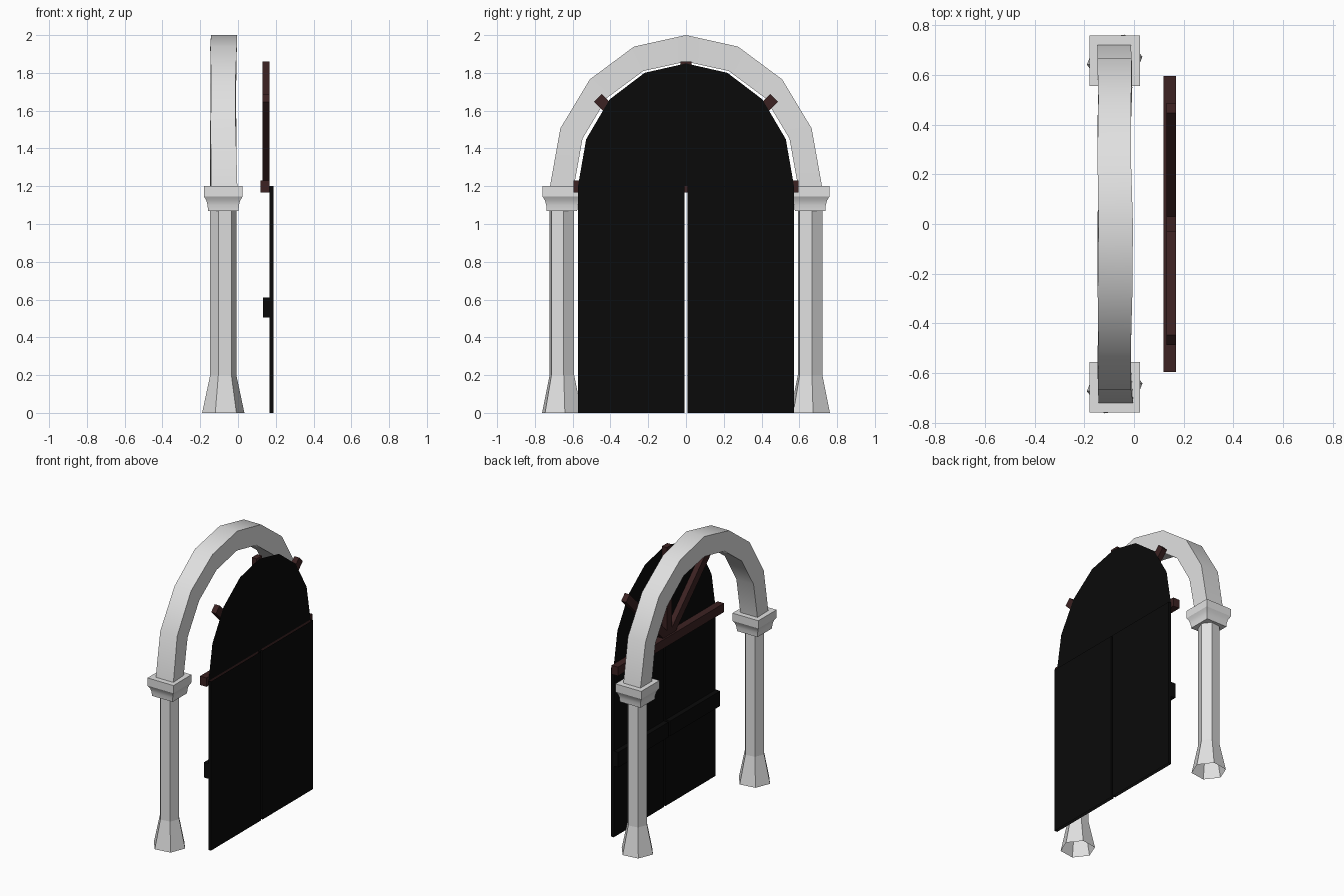
import bpy, bmesh, random
from math import sin, cos, pi, radians, sqrt
from mathutils import Matrix, Vector

random.seed(4)
if "Cube" in bpy.data.objects:
    bpy.data.objects.remove(bpy.data.objects["Cube"])


def material(name, color):
    m = bpy.data.materials.new(name)
    m.use_nodes = True
    m.diffuse_color = (*color, 1)
    m.node_tree.nodes["Principled BSDF"].inputs["Base Color"].default_value = (*color, 1)
    return m


STONE = material("pale stone", (0.75, 0.75, 0.75))
DOOR = material("black door", (0.003, 0.003, 0.003))
BEAM = material("dark brown wood", (0.045, 0.016, 0.016))


def finish(name, bm, mat, smooth=False, normals=True):
    if normals:
        bmesh.ops.recalc_face_normals(bm, faces=bm.faces)
    me = bpy.data.meshes.new(name)
    bm.to_mesh(me)
    bm.free()
    ob = bpy.data.objects.new(name, me)
    bpy.context.collection.objects.link(ob)
    me.materials.append(mat)
    if smooth:
        bpy.ops.object.select_all(action='DESELECT')
        ob.select_set(True)
        bpy.context.view_layer.objects.active = ob
        bpy.ops.object.shade_smooth_by_angle(angle=radians(30))
    return ob


def loft(bm, rings, cap_start=True, cap_end=True):
    """Skin a list of equal-length point rings."""
    loops = [[bm.verts.new(p) for p in ring] for ring in rings]
    n = len(loops[0])
    for a, b in zip(loops, loops[1:]):
        for i in range(n):
            j = (i + 1) % n
            bm.faces.new((a[i], a[j], b[j], b[i]))
    if cap_start:
        bm.faces.new(loops[0][::-1])
    if cap_end:
        bm.faces.new(loops[-1])


def box(name, lo, hi, mat, turn=None, open_ends=False):
    """Box between two corners, optionally turned or without top and bottom."""
    lo, hi = Vector(lo), Vector(hi)
    bm = bmesh.new()
    bmesh.ops.create_cube(bm, size=1)
    bmesh.ops.scale(bm, vec=hi - lo, verts=bm.verts)
    bmesh.ops.translate(bm, vec=(lo + hi) / 2, verts=bm.verts)
    if open_ends:
        ends = [f for f in bm.faces if abs(f.normal.z) > 0.9]
        bmesh.ops.delete(bm, geom=ends, context='FACES_ONLY')
    if turn:
        bmesh.ops.transform(bm, matrix=turn, verts=bm.verts)
    return finish(name, bm, mat)


CX, CY, SPRING = -0.078, 0.657, 1.2


def polygon(r, y, z, sides, start):
    return [(CX + r * cos(start + 2 * pi * i / sides),
             y + r * sin(start + 2 * pi * i / sides), z) for i in range(sides)]


# Columns: hexagonal shafts with a flared, open foot, and square capitals
for side, s in (("left", 1), ("right", -1)):
    y = s * CY
    bm = bmesh.new()
    loft(bm, [polygon(r, y, z, 6, radians(8)) for r, z in
              ((0.113, 0), (0.07, 0.2), (0.07, 1.09))], cap_start=False)
    finish(side + "_column", bm, STONE)
    bm = bmesh.new()
    profile = ((0.081, 1.07), (0.083, 1.1), (0.09, 1.125), (0.102, 1.145), (0.102, SPRING))
    loft(bm, [polygon(h * sqrt(2), y, z, 4, pi / 4) for h, z in profile])
    finish(side + "_capital", bm, STONE, smooth=True)


# Arch: eight slightly uneven segments
def ellipse(x, a, b, t):
    return (x, a * cos(t), SPRING + b * sin(t))


def wobble():
    return random.uniform(-0.006, 0.006)


bm = bmesh.new()
rings = []
for i in range(9):
    t = pi * i / 8
    rings.append([ellipse(-0.145 + wobble() / 2, 0.72, 0.8, t),
                  ellipse(-0.008 + wobble(), 0.72, 0.8, t),
                  ellipse(-0.012 + wobble(), 0.593, 0.66, t),
                  ellipse(-0.145 + wobble() / 2, 0.593, 0.66, t)])
loft(bm, rings)
finish("stone_arch", bm, STONE, smooth=True)

# Arched panel above the doors
bm = bmesh.new()
bm.faces.new([bm.verts.new(ellipse(0.169, 0.572, 0.65, pi * i / 8)) for i in range(9)])
finish("arched_panel", bm, DOOR, normals=False)

# Door leaves with a cross bar behind each
for side, s in (("left", 1), ("right", -1)):
    y0, y1 = sorted((s * 0.009, s * 0.572))
    box(side + "_door", (0.167, y0, 0), (0.188, y1, SPRING), DOOR, open_ends=True)
    box(side + "_door_bar", (0.132, y0, 0.505), (0.168, y1, 0.612), DOOR)

# Timber frame behind the panel: lintel, post and two braces
box("lintel_beam", (0.118, -0.595, 1.167), (0.168, 0.595, 1.23), BEAM)
box("centre_post", (0.13, -0.03, 1.2), (0.168, 0.03, 1.86), BEAM)
pivot = Matrix.Translation((0, 0, SPRING))
for side, angle in (("left", -45), ("right", 45)):
    turn = pivot @ Matrix.Rotation(radians(angle), 4, 'X')
    box(side + "_brace", (0.13, -0.029, 0), (0.168, 0.029, 0.66), BEAM, turn)
